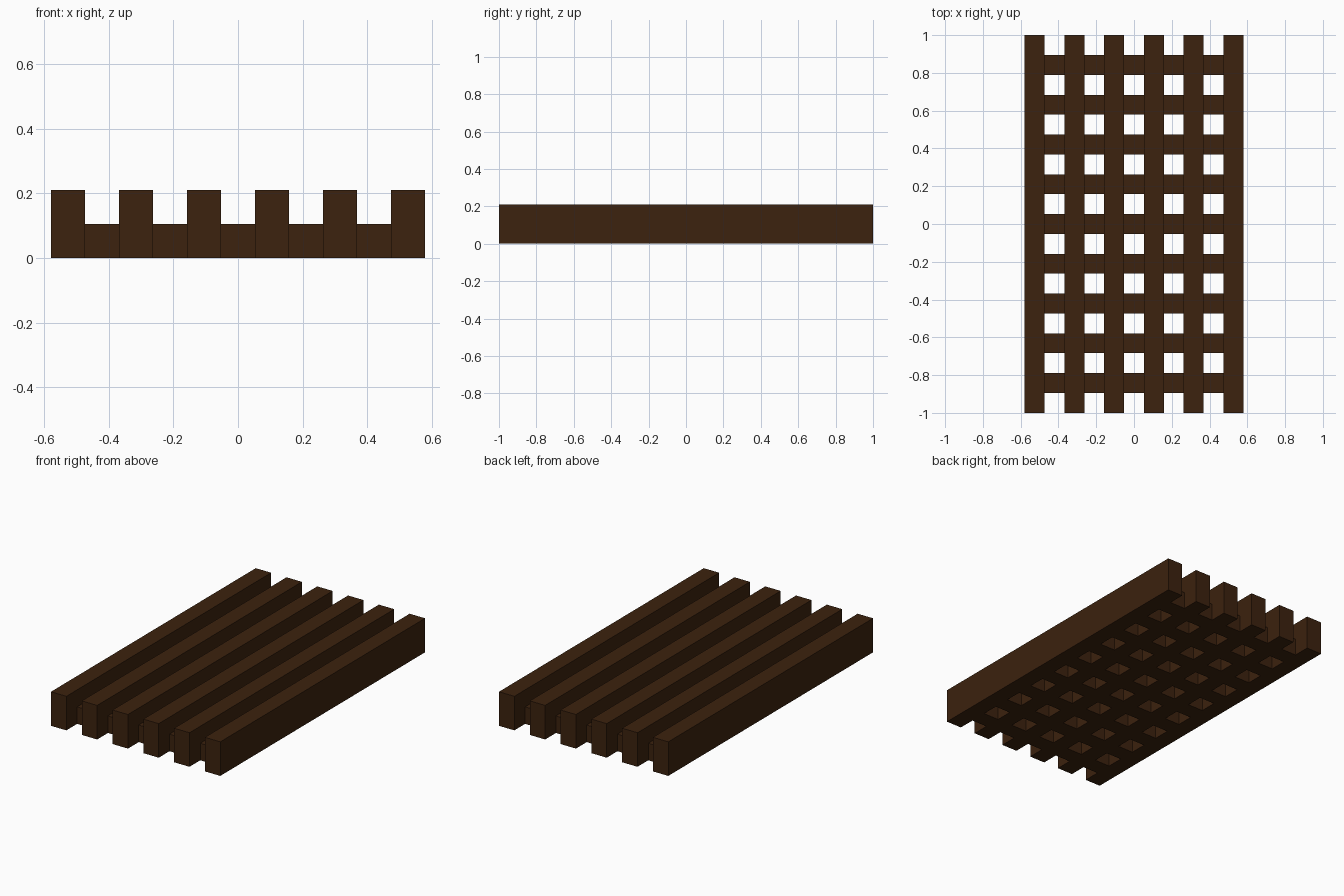
import bpy
import bmesh
from mathutils import Matrix, Vector

cube = bpy.data.objects.get("Cube")
if cube:
    bpy.data.objects.remove(cube, do_unlink=True)

U = 2 / 19            # beam thickness; every part sits on this module
SLATS, BARS = 6, 9

# Dark wood
wood = bpy.data.materials.new("dark_brown_wood")
wood.use_nodes = True
color = (0.045, 0.016, 0.0044, 1)
wood.diffuse_color = color
bsdf = wood.node_tree.nodes["Principled BSDF"]
bsdf.inputs["Base Color"].default_value = color
bsdf.inputs["Roughness"].default_value = 0.8


def beams(name, size, centres):
    """One object holding a box of the given size at each centre."""
    bm = bmesh.new()
    for c in centres:
        matrix = Matrix.Translation(c) @ Matrix.Diagonal((*size, 1))
        bmesh.ops.create_cube(bm, size=1, matrix=matrix)
    mesh = bpy.data.meshes.new(name)
    bm.to_mesh(mesh)
    bm.free()
    mesh.materials.append(wood)
    obj = bpy.data.objects.new(name, mesh)
    bpy.context.collection.objects.link(obj)


# Tall slats running front to back
for i in range(SLATS):
    x = (2 * i - (SLATS - 1)) * U
    beams(f"long_slat_{i + 1}", (U, 2, 2 * U), [Vector((x, 0, U))])

# Low crossbars, each made of blocks fitted between the slats
for j in range(BARS):
    y = (2 * j - (BARS - 1)) * U
    blocks = [Vector(((2 * i - (SLATS - 2)) * U, y, U / 2)) for i in range(SLATS - 1)]
    beams(f"crossbar_{j + 1}", (U, U, U), blocks)
